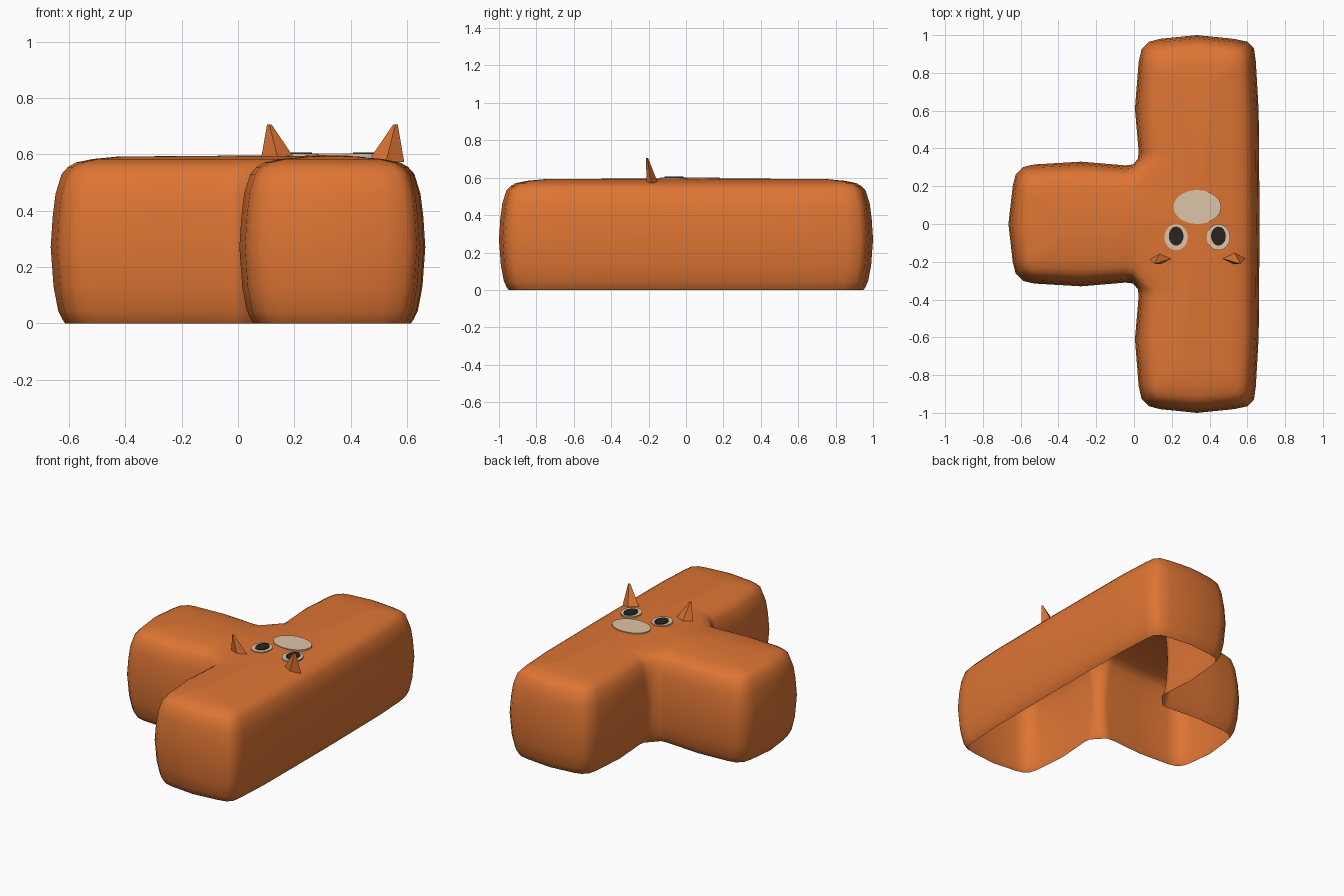
import bpy, bmesh, math
from mathutils import Vector

if "Cube" in bpy.data.objects:
    bpy.data.objects.remove(bpy.data.objects["Cube"])

def mat(name, c):
    m = bpy.data.materials.new(name)
    m.diffuse_color = (*c, 1)
    m.use_nodes = True
    m.node_tree.nodes["Principled BSDF"].inputs["Base Color"].default_value = m.diffuse_color
    return m

ORANGE = mat("orange", (0.73, 0.178, 0.034))
CREAM = mat("cream", (0.73, 0.56, 0.39))
BLACK = mat("soft black", (0.02, 0.017, 0.015))
MID = 0.335  # symmetry line of the face

def make(name, bm, material, smooth):
    me = bpy.data.meshes.new(name)
    bm.to_mesh(me)
    bm.free()
    ob = bpy.data.objects.new(name, me)
    bpy.context.collection.objects.link(ob)
    me.materials.append(material)
    for p in me.polygons:
        p.use_smooth = smooth
    return ob

# T-shaped body: outline of the y > 0 half, mirrored, then stacked in rings
half = [(.665, 0), (.66, .6), (.645, .86), (.635, .93), (.60, .965), (.53, .98),
        (.333, 1), (.137, .98), (.08, .965), (.04, .925), (.025, .86), (.005, .61),
        (.025, .38), (.02, .345), (-.005, .315), (-.045, .31), (-.28, .33),
        (-.53, .315), (-.585, .302), (-.627, .26), (-.642, .2), (-.665, 0)]
outline = half + [(x, -y) for x, y in half[-2:0:-1]]

def to_spine(x, y):
    """Nearest point on the centre lines of the bar and the stem."""
    bar = Vector((.333, max(-.667, min(.667, y))))
    stem = Vector((max(-.333, min(.333, x)), 0))
    p = Vector((x, y))
    return min((bar, stem), key=lambda s: (s - p).length)

rings = [(0, .05), (.015, .04), (.045, .026), (.13, .01), (.27, 0), (.38, .007),
         (.46, .017), (.53, .038), (.555, .06), (.571, .088), (.583, .145), (.592, .235)]
bm = bmesh.new()
prev = None
for z, d in rings:
    ring = []
    for x, y in outline:
        q = Vector((x, y)).lerp(to_spine(x, y), d / .325)
        ring.append(bm.verts.new((q.x, q.y, z)))
    if prev:
        for i in range(len(ring)):
            j = (i + 1) % len(ring)
            bm.faces.new((prev[i], prev[j], ring[j], ring[i]))
    prev = ring
top = bm.verts.new((.333, 0, .598))
for i in range(len(prev)):
    bm.faces.new((prev[i], prev[(i + 1) % len(prev)], top))
make("body", bm, ORANGE, True)

# Flat oval plates for the face
def oval(name, x, y, rx, ry, z, material):
    bm = bmesh.new()
    bmesh.ops.create_cone(bm, cap_ends=True, segments=28, radius1=1, radius2=1, depth=1)
    for v in bm.verts:
        v.co = (x + v.co.x * rx, y + v.co.y * ry, z + (v.co.z - .5) * .009)
    make(name, bm, material, False)

oval("muzzle", MID, .09, .126, .09, .602, CREAM)

# Pointed ear with a diamond-shaped base
def ear(name, side):
    bm = bmesh.new()
    base = [(.255, -.185), (.19, -.212), (.125, -.18), (.195, -.15)]
    tip = [(.232, -.208), (.224, -.213), (.216, -.208), (.224, -.203)]
    lo = [bm.verts.new((MID + side * x, y, .572)) for x, y in base]
    hi = [bm.verts.new((MID + side * x, y, .706)) for x, y in tip]
    for i in range(4):
        j = (i + 1) % 4
        bm.faces.new((lo[i], lo[j], hi[j], hi[i]))
    bm.faces.new(hi)
    bm.faces.new(lo[::-1])
    bmesh.ops.recalc_face_normals(bm, faces=bm.faces)
    make(name, bm, ORANGE, False)

for label, side in (("left", -1), ("right", 1)):
    oval(label + "_eye", MID + side * .112, -.07, .062, .069, .602, CREAM)
    oval(label + "_pupil", MID + side * .112, -.064, .039, .05, .606, BLACK)
    ear(label + "_ear", side)
